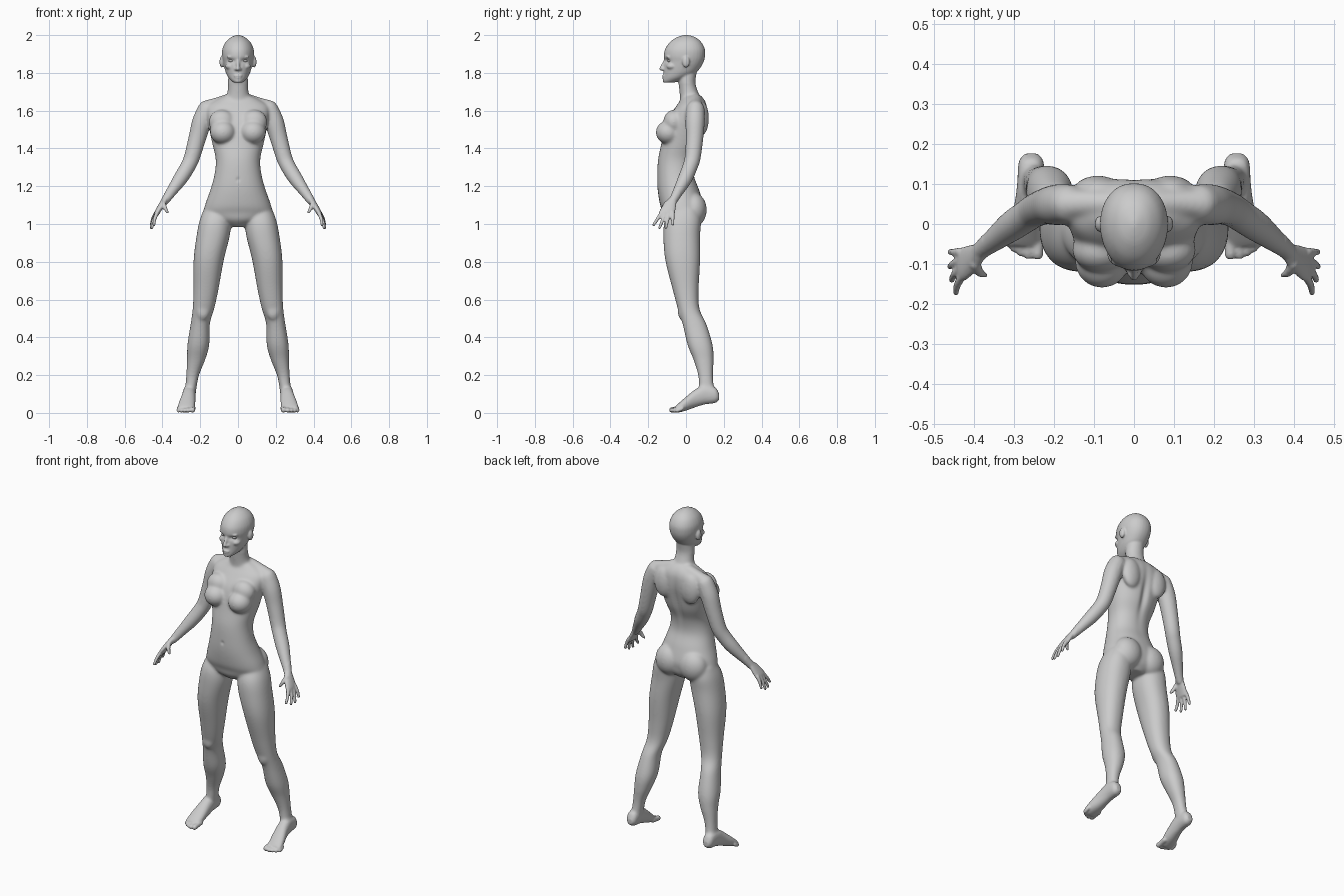
import bpy, bmesh
from math import sin, cos, pi, exp
from mathutils import Vector, Matrix

bm = bmesh.new()


def spline(rows, n=5):
    """Catmull-Rom resampling of rows of numbers."""
    out = []
    for i in range(len(rows) - 1):
        a, b = rows[max(i - 1, 0)], rows[i]
        c, d = rows[i + 1], rows[min(i + 2, len(rows) - 1)]
        for k in range(n):
            t = k / n
            out.append([0.5 * (2 * q + (r - p) * t + (2 * p - 5 * q + 4 * r - s) * t * t
                               + (3 * q - p - 3 * r + s) * t ** 3)
                        for p, q, r, s in zip(a, b, c, d)])
    return out + [list(rows[-1])]


def skin(rings):
    """Bridge rings of points and cap both ends."""
    vs = [[bm.verts.new(p) for p in r] for r in rings]
    n = len(vs[0])
    for a, b in zip(vs, vs[1:]):
        for i in range(n):
            j = (i + 1) % n
            bm.faces.new((a[i], a[j], b[j], b[i]))
    bm.faces.new(vs[0][::-1])
    bm.faces.new(vs[-1])


def stack(rows, side=1, p=2.2, taper=0.0, along_y=False, n=32):
    """Loft of rows (level, centre x, half width, low, high)."""
    rings = []
    for lev, cx, hw, lo, hi in spline(rows):
        ring = []
        for i in range(n):
            c, s = cos(2 * pi * i / n), sin(2 * pi * i / n)
            x = hw * abs(c) ** (2 / p) * (1 if c > 0 else -1) * (1 - taper * max(0, -s))
            v = (lo + hi) / 2 + (hi - lo) / 2 * abs(s) ** (2 / p) * (1 if s > 0 else -1)
            x = side * (cx + x)
            ring.append((x, lev, v) if along_y else (x, v, lev))
        rings.append(ring)
    skin(rings)


def tube(rows, side=1, n=16):
    """Round tube through (x, y, z, radius) with rounded ends."""
    rows = spline(rows)
    pts = [(Vector(r[:3]), r[3]) for r in rows]
    d0 = (pts[0][0] - pts[1][0]).normalized()
    d1 = (pts[-1][0] - pts[-2][0]).normalized()
    (a, ra), (b, rb) = pts[0], pts[-1]
    pts = ([(a + d0 * ra * h, ra * w) for h, w in ((.95, .3), (.7, .7), (.4, .92))] + pts
           + [(b + d1 * rb * h, rb * w) for h, w in ((.4, .92), (.7, .7), (.95, .3))])
    rings = []
    for i, (c, r) in enumerate(pts):
        d = (pts[min(i + 1, len(pts) - 1)][0] - pts[max(i - 1, 0)][0]).normalized()
        u = d.cross(Vector((0, 1, 0))).normalized()
        v = d.cross(u)
        ring = [c + (u * cos(2 * pi * k / n) + v * sin(2 * pi * k / n)) * r for k in range(n)]
        rings.append([(side * q.x, q.y, q.z) for q in ring])
    skin(rings)


def blob(c, r, side=1, target=None):
    m = Matrix.Translation((side * c[0], c[1], c[2])) @ Matrix.Diagonal((*r, 1))
    bmesh.ops.create_uvsphere(target or bm, u_segments=32, v_segments=20, radius=1, matrix=m)


# Torso and pelvis
stack([(.985, 0, .05, -.07, .05), (1.02, 0, .13, -.108, .08), (1.06, 0, .178, -.122, .09),
       (1.10, 0, .175, -.137, .092), (1.18, 0, .147, -.15, .07), (1.26, 0, .125, -.152, .042),
       (1.34, 0, .118, -.148, .05), (1.42, 0, .135, -.132, .083), (1.50, 0, .152, -.115, .103),
       (1.56, 0, .163, -.095, .113), (1.62, 0, .165, -.055, .112), (1.655, 0, .12, -.03, .10),
       (1.68, 0, .065, -.02, .08)])
# Neck
stack([(1.63, 0, .075, -.03, .09), (1.665, 0, .066, -.032, .08), (1.70, 0, .056, -.035, .064),
       (1.75, 0, .053, -.04, .05), (1.81, 0, .05, -.045, .058)], p=2)
# Head
stack([(1.748, 0, .02, -.118, -.07), (1.757, 0, .034, -.123, -.03), (1.775, 0, .051, -.12, .01),
       (1.80, 0, .064, -.118, .052), (1.83, 0, .073, -.117, .078), (1.86, 0, .080, -.113, .094),
       (1.89, 0, .085, -.117, .101), (1.925, 0, .083, -.111, .10), (1.96, 0, .068, -.088, .083),
       (1.985, 0, .043, -.055, .055), (1.997, 0, .018, -.025, .025), (2.001, 0, .004, -.005, .005)],
      taper=.12)
# Nose and lips
tube([(0, -.108, 1.87, .008), (0, -.12, 1.845, .009), (0, -.131, 1.822, .011)])
blob((0, -.116, 1.785), (.022, .011, .006))
blob((0, -.115, 1.774), (.019, .011, .006))

for s in (1, -1):
    # Bust, shoulder blades, shoulder slope and buttocks
    blob((.08, -.093, 1.485), (.068, .067, .063), s)
    blob((.085, -.065, 1.54), (.07, .055, .065), s)
    blob((.09, .085, 1.56), (.06, .036, .09), s)
    tube([(.05, .05, 1.655, .035), (.11, .052, 1.637, .034), (.17, .05, 1.615, .04)], s)
    blob((.08, .042, 1.075), (.085, .068, .09), s)
    # Arm
    tube([(.165, .05, 1.605, .05), (.192, .048, 1.54, .052), (.217, .045, 1.45, .047),
          (.245, .035, 1.35, .043), (.268, .02, 1.30, .041), (.305, -.005, 1.24, .039),
          (.35, -.04, 1.175, .030), (.387, -.07, 1.12, .022)], s)
    # Palm, fingers and thumb
    stack([(1.14, .38, .02, -.087, -.047), (1.10, .405, .018, -.122, -.052),
           (1.065, .425, .016, -.142, -.057), (1.042, .434, .011, -.138, -.066)], s)
    for k, t in (((.43, -.132, 1.055), (.445, -.172, .995)), ((.434, -.112, 1.05), (.456, -.14, .98)),
                 ((.436, -.092, 1.05), (.460, -.107, .98)), ((.434, -.07, 1.06), (.459, -.07, .998))):
        mid = [(a + b) / 2 for a, b in zip(k, t)]
        tube([(*k, .011), (mid[0] + .004, mid[1], mid[2], .0095), (*t, .008)], s)
    tube([(.398, -.10, 1.11, .014), (.385, -.12, 1.085, .012), (.37, -.128, 1.06, .009)], s)
    # Leg
    stack([(1.08, .11, .07, -.085, .07), (1.02, .12, .083, -.113, .08), (.94, .131, .088, -.12, .075),
           (.81, .155, .080, -.11, .075), (.65, .17, .066, -.07, .067), (.55, .183, .057, -.043, .072),
           (.47, .20, .051, -.018, .108), (.36, .21, .058, .008, .141), (.28, .222, .048, .04, .146),
           (.2, .24, .034, .064, .143), (.13, .25, .030, .07, .148), (.08, .256, .030, .08, .155)], s)
    blob((.186, -.02, .54), (.036, .024, .05), s)
    # Foot and toes
    stack([(.176, .257, .016, .07, .10), (.155, .257, .031, .053, .135), (.10, .258, .034, .045, .15),
           (.05, .262, .037, .03, .125), (0, .270, .043, .012, .085), (-.04, .276, .044, .002, .05),
           (-.055, .276, .040, .003, .035)], s, along_y=True)
    for i, (x, y, r) in enumerate(((.241, -.075, .015), (.264, -.077, .012), (.283, -.07, .011),
                                   (.300, -.06, .011), (.315, -.047, .010))):
        tube([(x - .002, -.02, .025, r), (x, y + .02, .019, r), (x, y, r + .001, r)], s)
    # Ear, brow, cheek and nostril
    blob((.086, .0, 1.858), (.012, .020, .030), s)
    blob((.034, -.092, 1.884), (.026, .016, .007), s)
    blob((.043, -.075, 1.835), (.024, .028, .018), s)
    blob((.011, -.119, 1.82), (.009, .012, .007), s)

# Fuse all parts into one skin
raw = bpy.data.meshes.new("body_parts")
bm.to_mesh(raw)
bm.free()
body = bpy.data.objects.new("body", raw)
bpy.context.collection.objects.link(body)
mod = body.modifiers.new("fuse", 'REMESH')
mod.mode = 'VOXEL'
mod.voxel_size = .005
fused = bpy.data.meshes.new_from_object(body.evaluated_get(bpy.context.evaluated_depsgraph_get()))
body.modifiers.clear()
body.data = fused

# Soften the joins, leaving face, hands and feet crisp
bm = bmesh.new()
bm.from_mesh(fused)
soft = [v for v in bm.verts if .13 < v.co.z < 1.74 and abs(v.co.x) < .38]


def smooth(verts, times):
    for _ in range(times):
        bmesh.ops.smooth_vert(bm, verts=verts, factor=.5, use_axis_x=True, use_axis_y=True, use_axis_z=True)


smooth(soft, 16)
# Eye sockets, spine groove and navel: centre, spread, push along y
dents = [((.034, -.1, 1.864), (.018, .03, .010), .012), ((-.034, -.1, 1.864), (.018, .03, .010), .012),
         ((0, .09, 1.45), (.02, .05, .14), -.014), ((0, -.15, 1.235), (.008, .03, .010), .006)]
for v in bm.verts:
    for c, w, push in dents:
        e = sum(((p - q) / r) ** 2 for p, q, r in zip(v.co, c, w))
        if e < 9:
            v.co.y += push * exp(-e)
smooth(list(bm.verts), 2)
bm.to_mesh(fused)
bm.free()
fused.shade_smooth()

# Eyes
for s, name in ((1, "left_eye"), (-1, "right_eye")):
    mesh = bpy.data.meshes.new(name)
    bm = bmesh.new()
    blob((.034, -.085, 1.864), (.016, .013, .008), s, bm)
    bm.to_mesh(mesh)
    bm.free()
    mesh.shade_smooth()
    bpy.context.collection.objects.link(bpy.data.objects.new(name, mesh))
